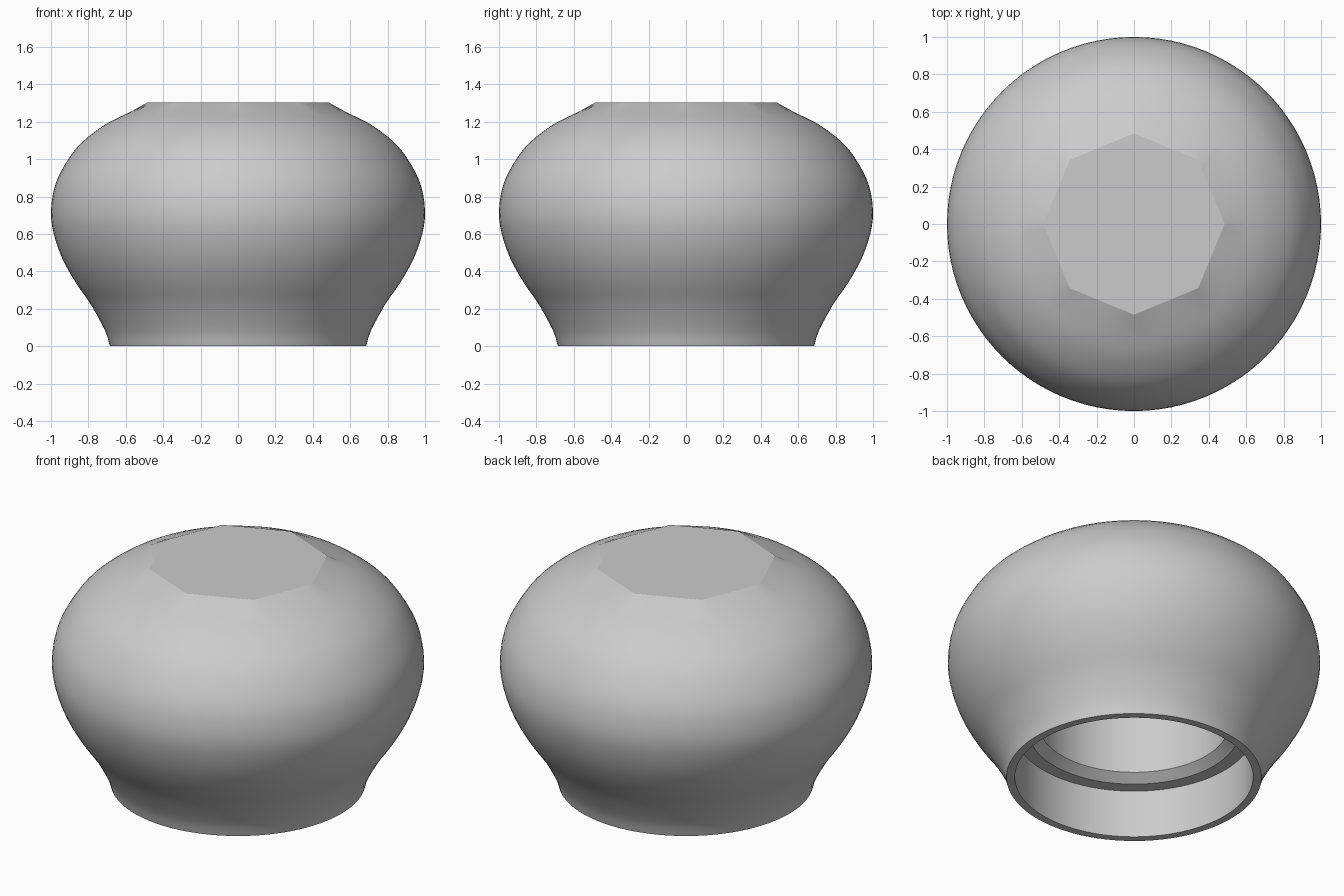
import bpy, bmesh
from math import cos, sin, pi
from mathutils import Vector

cube = bpy.data.objects.get("Cube")
if cube:
    bpy.data.objects.remove(cube, do_unlink=True)

SIDES = 96
TOP_Z = 1.303
TOP_R = 0.485

grey = bpy.data.materials.new("plain grey")
grey.use_nodes = True
colour = (0.6, 0.6, 0.6, 1)
grey.diffuse_color = colour
grey.node_tree.nodes["Principled BSDF"].inputs["Base Color"].default_value = colour


def smooth_profile(points, steps=3):
    """Catmull-Rom curve through (radius, height) points."""
    p = [Vector(q) for q in points]
    p = [2 * p[0] - p[1]] + p + [2 * p[-1] - p[-2]]
    curve = []
    for a, b, c, d in zip(p, p[1:], p[2:], p[3:]):
        for i in range(steps):
            t = i / steps
            curve.append(0.5 * (2 * b + (c - a) * t + (2 * a - 5 * b + 4 * c - d) * t ** 2
                                + (3 * b - a - 3 * c + d) * t ** 3))
    return curve + [p[-2]]


def octagon_radius(angle):
    """Distance to the edge of the eight-sided flat on top."""
    half = pi / 8
    return TOP_R * cos(half) / cos(angle % (2 * half) - half)


# Rounded outer wall, from foot to shoulder
outer = smooth_profile([(0.685, 0), (0.71, 0.08), (0.785, 0.22), (0.868, 0.34),
                        (0.94, 0.47), (0.985, 0.6), (1, 0.72), (0.978, 0.86),
                        (0.92, 0.98), (0.84, 1.085), (0.71, 1.185), (0.58, 1.25)])
# Stepped socket, from its closed end down to the rim
socket = [Vector(q) for q in [(0.51, 1.0), (0.51, 0.325), (0.565, 0.283),
                              (0.64, 0.283), (0.64, 0)]]

bm = bmesh.new()
angles = [2 * pi * i / SIDES for i in range(SIDES)]
rings = [[bm.verts.new((r * cos(a), r * sin(a), z)) for a in angles]
         for r, z in socket + outer]
# Faceted edge of the flat top
rings.append([bm.verts.new((octagon_radius(a) * cos(a), octagon_radius(a) * sin(a), TOP_Z))
              for a in angles])

for low, high in zip(rings, rings[1:]):
    for i in range(SIDES):
        j = (i + 1) % SIDES
        bm.faces.new((low[i], low[j], high[j], high[i]))
bm.faces.new(rings[-1])
bm.faces.new(rings[0][::-1])
bmesh.ops.recalc_face_normals(bm, faces=bm.faces)

mesh = bpy.data.meshes.new("knob_body")
bm.to_mesh(mesh)
bm.free()
mesh.materials.append(grey)
body = bpy.data.objects.new("knob_body", mesh)
bpy.context.collection.objects.link(body)
bpy.ops.object.select_all(action="DESELECT")
body.select_set(True)
bpy.context.view_layer.objects.active = body
bpy.ops.object.shade_smooth_by_angle(angle=pi / 9)
